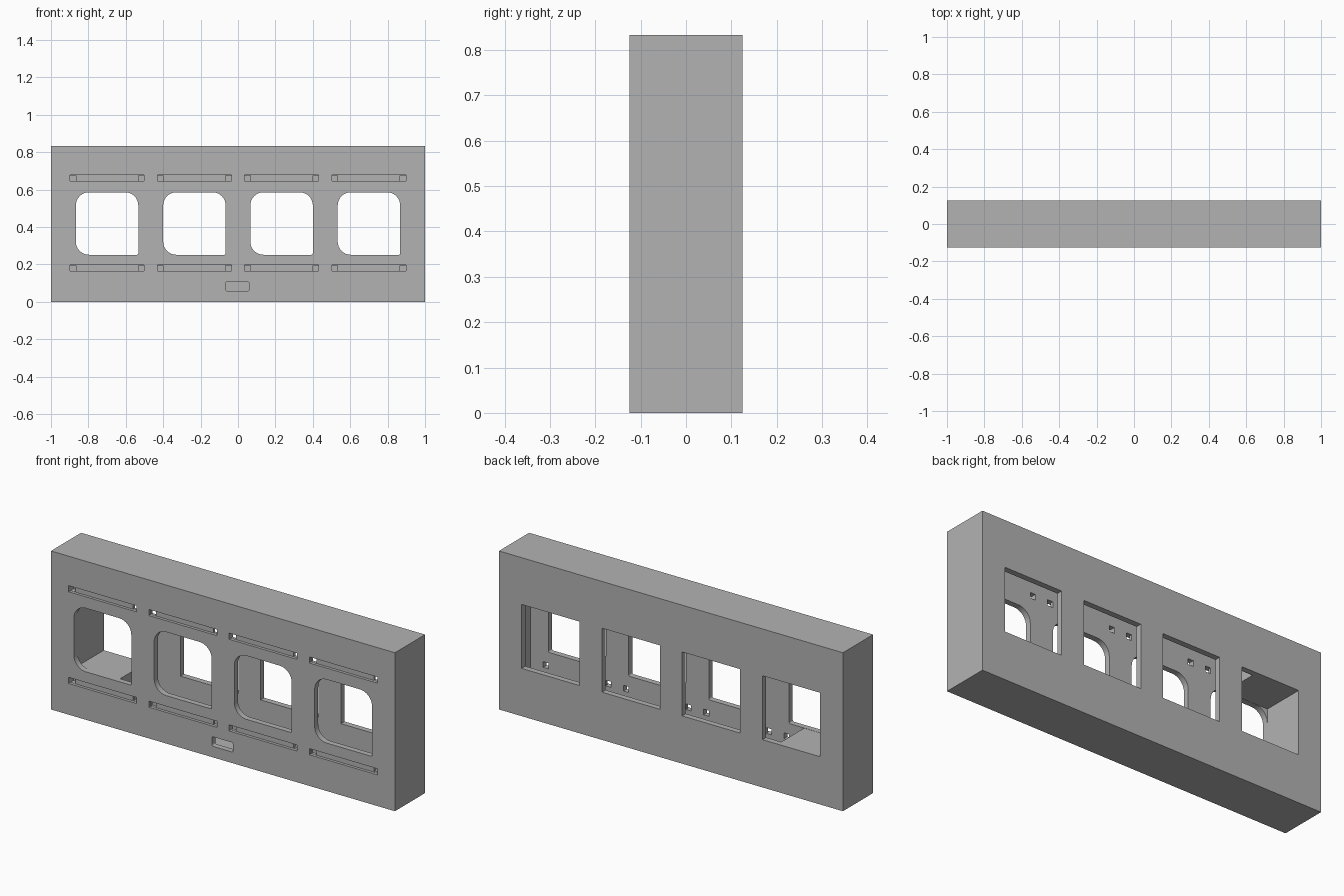
import bpy, bmesh
from math import cos, sin, pi

cube = bpy.data.objects.get("Cube")
if cube:
    bpy.data.objects.remove(cube, do_unlink=True)

gray = bpy.data.materials.new("plain_gray")
gray.use_nodes = True
color = (0.45, 0.45, 0.45, 1)
gray.diffuse_color = color
gray.node_tree.nodes["Principled BSDF"].inputs["Base Color"].default_value = color

W, D, H = 2.0, 0.25, 0.833       # outer size
WALL = 0.03                      # shell thickness
FRONT, BACK = -D / 2, D / 2
INNER = FRONT + WALL             # inside of the front panel
CENTERS = [-0.7, -0.233, 0.233, 0.7]
HALF, MID = 0.168, 0.419         # window half size and centre height


def prism(name, outline, y0, y1):
    """Extrude an x-z outline from y0 to y1."""
    bm = bmesh.new()
    face = bm.faces.new([bm.verts.new((x, y0, z)) for x, z in outline])
    ext = bmesh.ops.extrude_face_region(bm, geom=[face])
    verts = [g for g in ext["geom"] if isinstance(g, bmesh.types.BMVert)]
    bmesh.ops.translate(bm, verts=verts, vec=(0, y1 - y0, 0))
    bmesh.ops.recalc_face_normals(bm, faces=bm.faces)
    mesh = bpy.data.meshes.new(name)
    bm.to_mesh(mesh)
    bm.free()
    mesh.materials.append(gray)
    obj = bpy.data.objects.new(name, mesh)
    bpy.context.collection.objects.link(obj)
    return obj


def rect(x0, x1, z0, z1):
    return [(x0, z0), (x1, z0), (x1, z1), (x0, z1)]


def rounded(cx, cz, hx, hz, radii, steps=8):
    """Outline with corner radii: right top, left top, left bottom, right bottom."""
    pts = []
    signs = [(1, 1), (-1, 1), (-1, -1), (1, -1)]
    for i, ((sx, sz), r) in enumerate(zip(signs, radii)):
        for k in range(steps + 1):
            a = (i + k / steps) * pi / 2
            pts.append((cx + sx * (hx - r) + r * cos(a),
                        cz + sz * (hz - r) + r * sin(a)))
    return pts


panel = prism("window_panel", rect(-W / 2, W / 2, 0, H), FRONT, BACK)


def cut(outline, y0, y1):
    cutter = prism("cutter", outline, y0, y1)
    cutter.hide_render = True
    mod = panel.modifiers.new("cut", "BOOLEAN")
    mod.operation = "DIFFERENCE"
    mod.solver = "EXACT"
    mod.object = cutter
    bpy.context.view_layer.objects.active = panel
    bpy.ops.object.modifier_apply(modifier=mod.name)
    bpy.data.objects.remove(cutter, do_unlink=True)


# Hollow interior, closed off beside the first window
cut(rect(-0.62, W / 2 - WALL, WALL, H - WALL), INNER, BACK - WALL)

for cx in CENTERS:
    # Square opening from the back and rounded opening in the front panel
    cut(rect(cx - HALF, cx + HALF, MID - HALF, MID + HALF), INNER, BACK + 0.1)
    cut(rounded(cx, MID, HALF - 0.001, HALF - 0.001, (0.07, 0.07, 0.07, 0.008)),
        FRONT - 0.1, INNER + 0.01)
    # Shallow grooves above and below, with a square hole at each end
    for z in (0.18, 0.662):
        cut(rect(cx - 0.198, cx + 0.198, z - 0.016, z + 0.016),
            FRONT - 0.1, FRONT + 0.015)
        for side in (-1, 1):
            hx = cx + side * 0.182
            cut(rect(hx - 0.015, hx + 0.015, z - 0.015, z + 0.015),
                FRONT - 0.1, INNER + 0.01)

# Small rounded port near the bottom edge
cut(rounded(-0.003, 0.083, 0.062, 0.025, [0.008] * 4, 3), FRONT - 0.1, INNER + 0.01)

for ob in bpy.context.selected_objects:
    ob.select_set(False)
panel.select_set(True)
bpy.context.view_layer.objects.active = panel
bpy.ops.object.shade_smooth_by_angle(angle=pi / 6)
